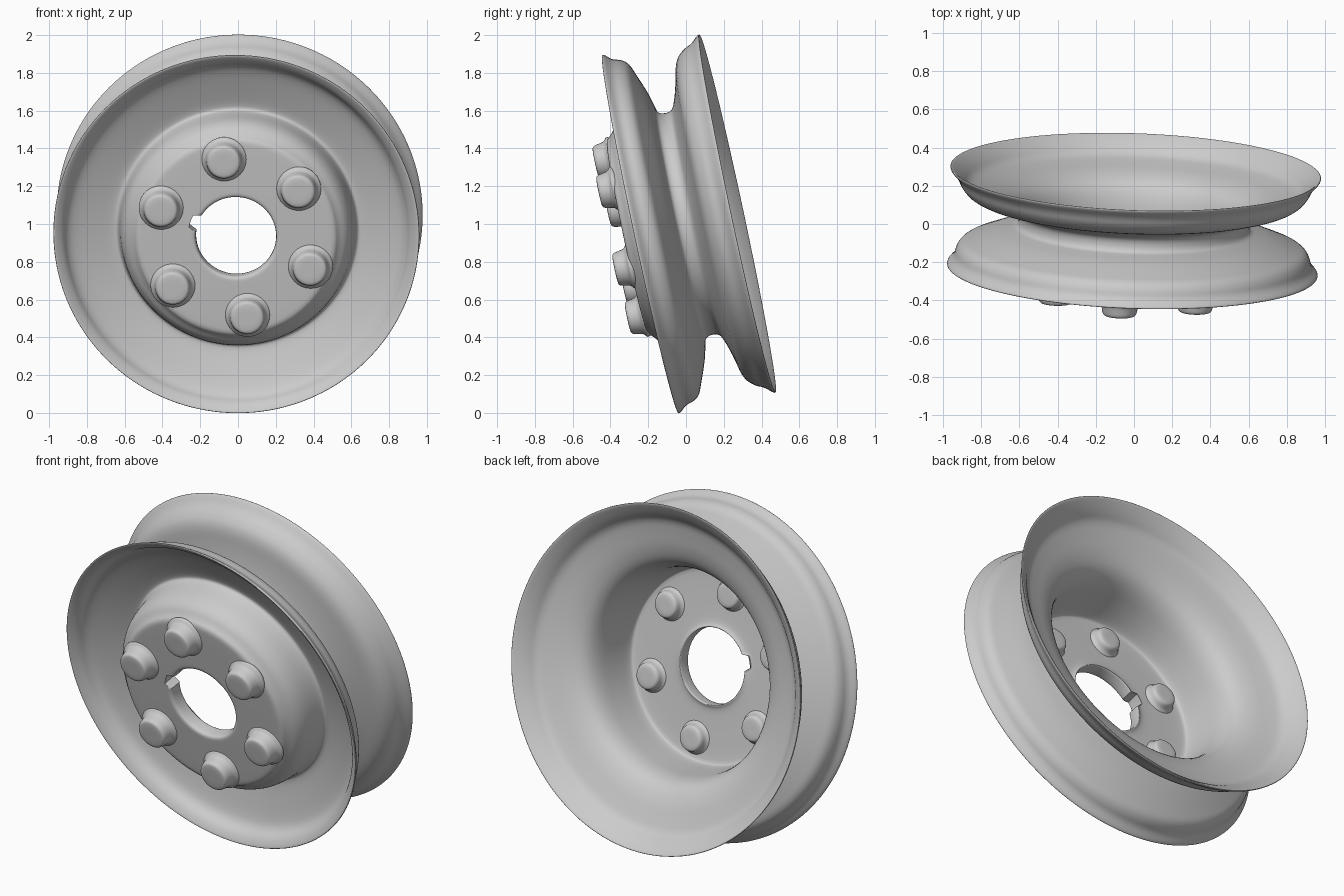
import bpy, bmesh
from math import sin, cos, pi, radians
from mathutils import Matrix, Vector

if "Cube" in bpy.data.objects:
    bpy.data.objects.remove(bpy.data.objects["Cube"])

# Wheel pose: axis runs along local +y, tilted back and slightly yawed
POSE = (Matrix.Translation((0, 0.013, 1.0))
        @ Matrix.Rotation(radians(-2), 4, 'Z')
        @ Matrix.Rotation(radians(12), 4, 'X'))


def rounded(pts, closed, passes=2):
    """Corner-cutting to give pressed-metal soft bends."""
    pts = [Vector(p) for p in pts]
    for _ in range(passes):
        n = len(pts)
        out = [] if closed else [pts[0]]
        for i in range(n if closed else n - 1):
            a, b = pts[i], pts[(i + 1) % n]
            out += [a.lerp(b, 0.25), a.lerp(b, 0.75)]
        pts = out if closed else out + [pts[-1]]
    return pts


def revolve(name, profile, closed, segs, radius_fn=None, place=Matrix()):
    """Spin a (radius, depth) profile about the local y axis."""
    pts = rounded(profile, closed)
    bm = bmesh.new()
    rings = []
    for k in range(segs):
        t = 2 * pi * k / segs
        ring = []
        for r, s in pts:
            if radius_fn:
                r = radius_fn(r, t)
            ring.append(bm.verts.new((r * cos(t), s, r * sin(t))))
        rings.append(ring)
    n = len(pts)
    for k in range(segs):
        a, b = rings[k], rings[(k + 1) % segs]
        for i in range(n if closed else n - 1):
            j = (i + 1) % n
            bm.faces.new((a[i], a[j], b[j], b[i]))
    bmesh.ops.remove_doubles(bm, verts=bm.verts, dist=1e-5)
    bmesh.ops.recalc_face_normals(bm, faces=bm.faces)
    mesh = bpy.data.meshes.new(name)
    bm.to_mesh(mesh)
    bm.free()
    obj = bpy.data.objects.new(name, mesh)
    bpy.context.collection.objects.link(obj)
    obj.matrix_world = POSE @ place
    bpy.ops.object.select_all(action='DESELECT')
    obj.select_set(True)
    bpy.context.view_layer.objects.active = obj
    bpy.ops.object.shade_smooth_by_angle(angle=radians(50))
    return obj


# Wheel cross-section, all the way round: (radius, depth along axis)
wheel_profile = [
    # hub disc front and raised dome
    (0.212, -0.31), (0.218, -0.337), (0.26, -0.337), (0.48, -0.335),
    (0.525, -0.332), (0.545, -0.305), (0.585, -0.275), (0.612, -0.22),
    (0.625, -0.12), (0.635, -0.085), (0.66, -0.083),
    # front dish and lip
    (0.74, -0.11), (0.86, -0.155), (0.90, -0.185), (0.918, -0.225),
    (0.945, -0.25), (0.968, -0.264), (0.970, -0.25),
    # outer side with tyre channel
    (0.935, -0.215), (0.925, -0.17), (0.90, -0.135), (0.85, -0.115),
    (0.73, -0.068), (0.65, -0.048), (0.602, -0.035), (0.598, 0.035),
    (0.65, 0.062), (0.75, 0.092), (0.86, 0.115), (0.91, 0.165),
    (0.93, 0.215), (0.970, 0.256), (0.968, 0.27),
    # back lip and dish
    (0.94, 0.25), (0.90, 0.215), (0.865, 0.172), (0.80, 0.15),
    (0.70, 0.12), (0.62, 0.075), (0.58, 0.0), (0.565, -0.12),
    (0.55, -0.255), (0.53, -0.268),
    # hub disc back and bore lip
    (0.30, -0.268), (0.235, -0.265), (0.215, -0.25), (0.212, -0.27),
]


def notch(r, t):
    """Small key notch cut into the centre bore."""
    d = abs(t - radians(160)) / radians(13)
    if d >= 1:
        return r
    w = min(1, (1 - d) * 2.2)
    return max(r, 0.212 + 0.042 * w * w * (3 - 2 * w))


revolve("wheel_rim", wheel_profile, True, 144, notch)

# Six rivets, heads on both faces of the disc
rivet_profile = [
    (0, -0.418), (0.07, -0.418), (0.088, -0.41), (0.094, -0.375),
    (0.10, -0.35), (0.125, -0.332), (0.10, -0.30), (0.10, -0.272),
    (0.08, -0.255), (0.074, -0.225), (0.06, -0.213), (0, -0.213),
]
for i in range(6):
    a = radians(38 + 60 * i)
    place = Matrix.Translation((0.425 * cos(a), 0, 0.425 * sin(a)))
    revolve(f"rivet_{i + 1}", rivet_profile, False, 40, place=place)
